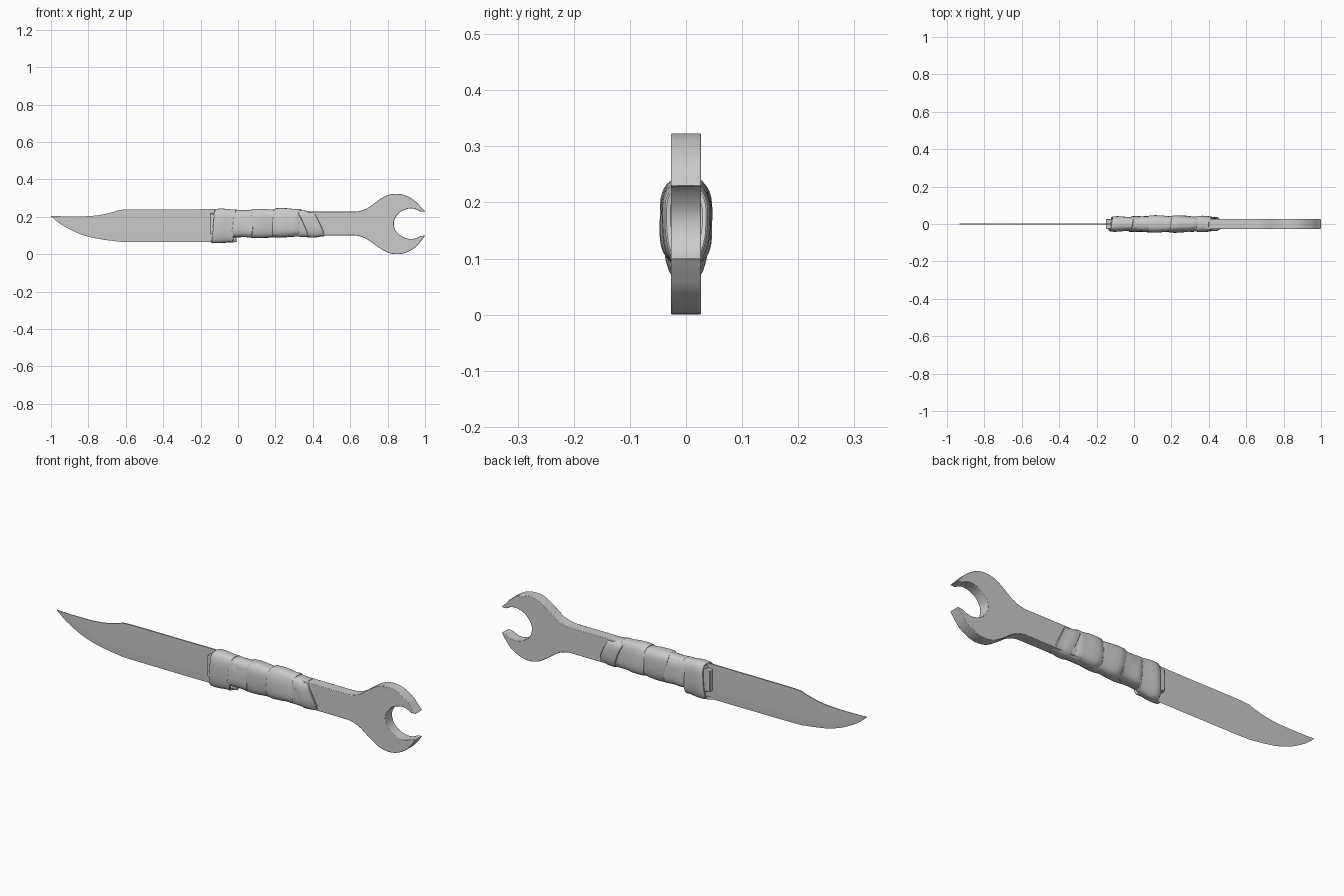
import bpy, bmesh, math
from mathutils import Vector

if "Cube" in bpy.data.objects:
    bpy.data.objects.remove(bpy.data.objects["Cube"])


def spline(pts, n=5):
    """Smooth open curve through 2D points."""
    p = [Vector(q) for q in pts]
    p = [2 * p[0] - p[1]] + p + [2 * p[-1] - p[-2]]
    out = []
    for i in range(1, len(p) - 2):
        a, b, c, d = p[i - 1:i + 3]
        for k in range(n):
            t = k / n
            out.append(0.5 * (2 * b + (c - a) * t + (2 * a - 5 * b + 4 * c - d) * t * t
                              + (3 * b - a - 3 * c + d) * t ** 3))
    return out + [p[-2]]


def finish(bm, name, angle=35):
    bmesh.ops.recalc_face_normals(bm, faces=bm.faces)
    me = bpy.data.meshes.new(name)
    bm.to_mesh(me)
    bm.free()
    ob = bpy.data.objects.new(name, me)
    bpy.context.collection.objects.link(ob)
    bpy.ops.object.select_all(action='DESELECT')
    ob.select_set(True)
    bpy.context.view_layer.objects.active = ob
    bpy.ops.object.shade_smooth_by_angle(angle=math.radians(angle))
    return ob


def plate(name, outline, half, bevel):
    """Extrude an x-z outline symmetrically in y and soften its rims."""
    bm = bmesh.new()
    face = bm.faces.new([bm.verts.new((x, -half, z)) for x, z in outline])
    ext = bmesh.ops.extrude_face_region(bm, geom=[face])
    bmesh.ops.translate(bm, vec=(0, 2 * half, 0),
                        verts=[v for v in ext['geom'] if isinstance(v, bmesh.types.BMVert)])
    ob = finish(bm, name)
    mod = ob.modifiers.new("soft_rim", 'BEVEL')
    mod.width, mod.segments = bevel, 2
    mod.limit_method, mod.angle_limit = 'ANGLE', math.radians(50)
    return ob


# Wrench: shank plus open jaw
upper = spline([(0.60, 0.227), (0.64, 0.229), (0.69, 0.245), (0.75, 0.288), (0.80, 0.316),
                (0.85, 0.323), (0.90, 0.313), (0.95, 0.282), (0.98, 0.25), (1.0, 0.229)])
jaw = spline([(0.975, 0.228), (0.945, 0.242), (0.91, 0.243), (0.87, 0.227), (0.842, 0.195),
              (0.833, 0.163), (0.842, 0.128), (0.87, 0.099), (0.91, 0.083), (0.945, 0.084),
              (0.975, 0.097)])
lower = spline([(1.0, 0.10), (0.98, 0.072), (0.95, 0.038), (0.90, 0.009), (0.85, 0.0),
                (0.80, 0.009), (0.75, 0.038), (0.69, 0.08), (0.64, 0.098), (0.60, 0.10)])
butt = [(-0.125, 0.10), (-0.125, 0.11), (-0.15, 0.11), (-0.15, 0.217),
        (-0.125, 0.217), (-0.125, 0.227)]
plate("wrench", [tuple(p) for p in upper + jaw + lower] + butt, 0.027, 0.003)

# Blade: thin wedge section lofted from tip to tang
top = [(-1, 0.205), (-0.95, 0.203), (-0.87, 0.202), (-0.79, 0.204), (-0.72, 0.213),
       (-0.66, 0.228), (-0.6, 0.239), (-0.3, 0.24), (-0.05, 0.241)]
bottom = [(-1, 0.203), (-0.95, 0.162), (-0.87, 0.118), (-0.79, 0.091), (-0.72, 0.078),
          (-0.66, 0.07), (-0.6, 0.066), (-0.3, 0.065), (-0.05, 0.065)]
bm = bmesh.new()
rows = []
for (x, zt), (_, zb) in zip(spline(top, 4), spline(bottom, 4)):
    w = 0.0035 * min(1, 0.25 + (x + 1) * 2)
    zm = zb + 0.3 * (zt - zb)
    rows.append([bm.verts.new(c) for c in ((x, -w, zt), (x, -w, zm), (x, 0, zb),
                                           (x, w, zm), (x, w, zt))])
for a, b in zip(rows, rows[1:]):
    for k in range(5):
        j = (k + 1) % 5
        bm.faces.new((a[k], b[k], b[j], a[j]))
bm.faces.new(rows[0])
bm.faces.new(rows[-1])
finish(bm, "blade", 30)


def band(name, x0, x1, zc, hz, hy, front, back, taper, seed):
    """Tape turn: closed ring, slanted separately on the front and back."""
    # (position across the width, outward offset) around the tape section
    section = [(0.02, -0.012), (0.0, -0.003), (0.03, 0.0), (0.25, 0.0015), (0.5, 0.0),
               (0.75, -0.0015 - taper * 0.7), (0.97, -taper), (1.0, -0.003 - taper),
               (0.98, -0.014)]
    bm = bmesh.new()
    rings = []
    n = 48
    for i in range(n):
        a = 2 * math.pi * i / n
        c, s = math.cos(a), math.sin(a)
        cy = math.copysign(abs(c) ** 0.7, c)
        cz = math.copysign(abs(s) ** 0.7, s)
        slant = (front if c < 0 else back) * (1 - cz) / 2
        ripple = 0.004 * math.sin(2 * a + seed)
        lump = 0.0015 * math.sin(3 * a + seed * 1.7)
        ring = []
        for u, off in section:
            x = x0 + (x1 - x0) * u + slant + ripple
            o = off + lump
            ring.append(bm.verts.new((x, cy * (hy + o), zc + cz * (hz + o))))
        rings.append(ring)
    m = len(section)
    for i in range(n):
        a, b = rings[i], rings[(i + 1) % n]
        for k in range(m):
            j = (k + 1) % m
            bm.faces.new((a[k], b[k], b[j], a[j]))
    return finish(bm, name, 40)


# Tape turns around the grip: x0, x1, z centre, half height, half depth, slants, taper
turns = [
    (-0.12, -0.005, 0.153, 0.091, 0.040, -0.025, 0.0, 0.003),
    (-0.025, 0.085, 0.162, 0.072, 0.041, -0.01, 0.01, -0.003),
    (0.075, 0.215, 0.166, 0.077, 0.045, -0.01, 0.02, 0.003),
    (0.195, 0.335, 0.167, 0.077, 0.045, -0.015, 0.02, 0.004),
    (0.315, 0.405, 0.163, 0.072, 0.042, 0.06, 0.06, 0.004),
]
for i, (x0, x1, zc, hz, hy, f, b, t) in enumerate(turns):
    band(f"tape_turn_{i + 1}", x0, x1, zc, hz, hy, f, b, t, i * 1.9)

# Inner tape layer that fills the gaps under the turns
band("tape_underlayer", -0.03, 0.36, 0.1635, 0.070, 0.039, 0.03, 0.03, 0.0, 0.5)
